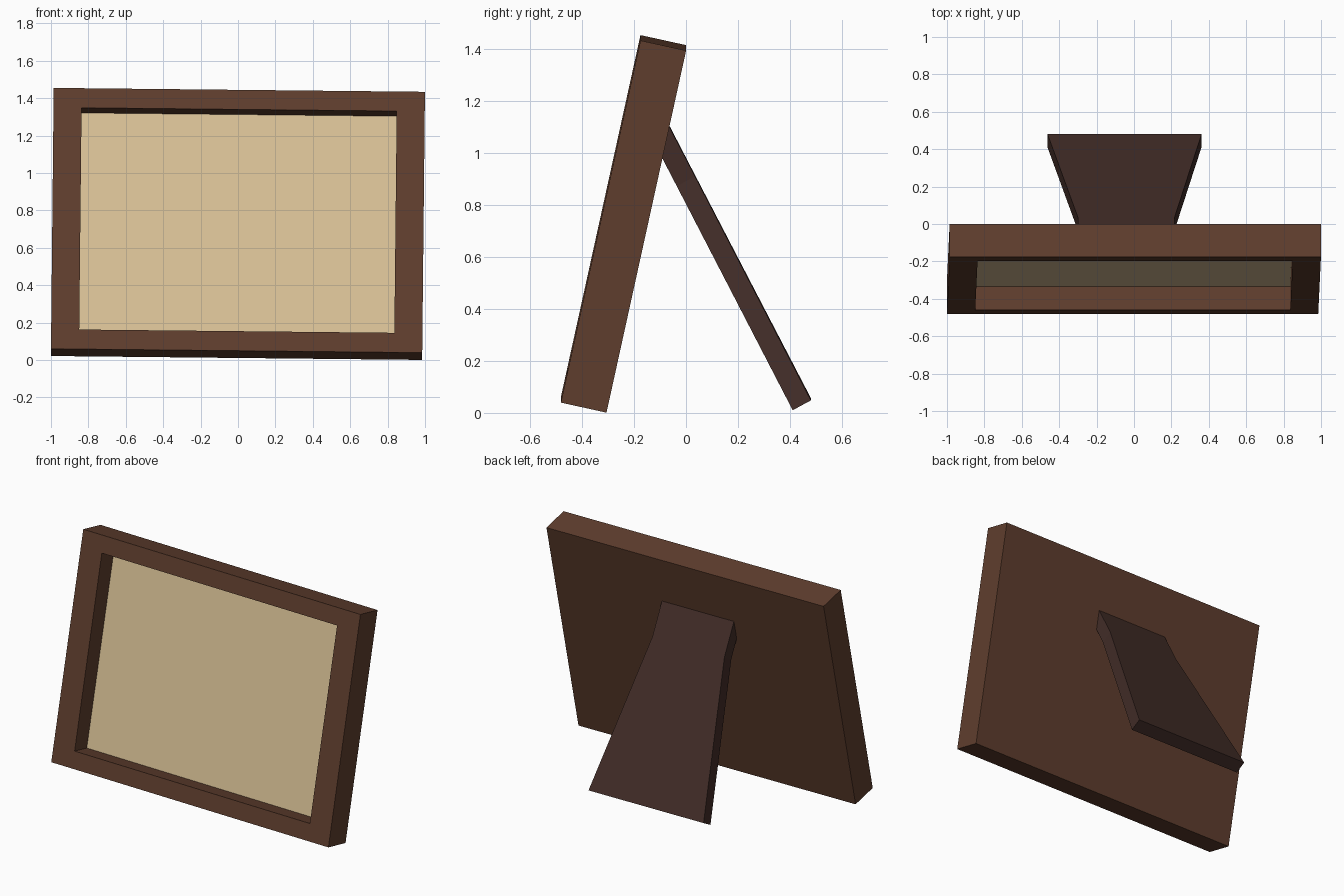
import bpy, bmesh
from math import radians, sin, cos
from mathutils import Matrix, Vector

if "Cube" in bpy.data.objects:
    bpy.data.objects.remove(bpy.data.objects["Cube"])

ROLL = Matrix.Rotation(radians(0.6), 4, 'Y')
LEAN = (Matrix.Translation((-0.0075, -0.482, 0.05)) @ ROLL
        @ Matrix.Rotation(radians(-12.4), 4, 'X'))
W, D, H = 0.9925, 0.18, 1.428        # half width, depth, height of the frame
OX, OZ, POCKET = 0.8425, 0.107, 0.128  # opening half width, rail height, recess


def material(name, rgb):
    m = bpy.data.materials.new(name)
    m.diffuse_color = (*rgb, 1)
    m.use_nodes = True
    m.node_tree.nodes["Principled BSDF"].inputs["Base Color"].default_value = m.diffuse_color
    return m


def finish(bm, name, mat, matrix):
    bm.transform(matrix)
    bmesh.ops.recalc_face_normals(bm, faces=bm.faces)
    mesh = bpy.data.meshes.new(name)
    bm.to_mesh(mesh)
    bm.free()
    mesh.materials.append(mat)
    ob = bpy.data.objects.new(name, mesh)
    bpy.context.collection.objects.link(ob)
    return ob


def box(half_x, y0, y1, z0, z1):
    bm = bmesh.new()
    bmesh.ops.create_cube(bm, size=1)
    for v in bm.verts:
        v.co = (half_x * 2 * v.co.x, y1 if v.co.y > 0 else y0,
                z1 if v.co.z > 0 else z0)
    bm.normal_update()
    return bm


wood = material("frame_wood", (0.115, 0.048, 0.027))
paper = material("picture_paper", (0.70, 0.54, 0.31))
dark = material("stand_wood", (0.055, 0.026, 0.021))

# Frame: block with a rectangular pocket sunk into the front
bm = box(W, 0, D, 0, H)
front = min(bm.faces, key=lambda f: f.calc_center_median().y)
bmesh.ops.inset_individual(bm, faces=[front], thickness=0.05)
for v in front.verts:
    v.co.x = OX if v.co.x > 0 else -OX
    v.co.z = H - OZ if v.co.z > H / 2 else OZ
floor = bmesh.ops.extrude_discrete_faces(bm, faces=[front])["faces"][0]
for v in floor.verts:
    v.co.y = POCKET + 0.005
finish(bm, "frame", wood, LEAN)

# Picture panel at the bottom of the pocket
finish(box(OX + 0.002, POCKET, POCKET + 0.012, OZ - 0.002, H - OZ + 0.002),
       "picture_panel", paper, LEAN)

# Rear stand: flared board, straight at the top where it meets the frame back
a = radians(27.4)
up = Vector((0, -sin(a), cos(a)))
cx = -0.051
bm = bmesh.new()
rings = []
# each face: bottom origin and its top length, trimmed to stay inside the back
for origin, top in (((cx, 0.481, 0.052), 1.19), ((cx, 0.411, 0.014), 1.115)):
    half = [(0, 0.412), (0.97, 0.258), (top, 0.258)]
    outline = [(s, w) for s, w in half] + [(s, -w) for s, w in reversed(half)]
    rings.append([bm.verts.new(Vector(origin) + up * s + Vector((w, 0, 0)))
                  for s, w in outline])
back, inner = rings
bm.faces.new(back)
bm.faces.new(inner[::-1])
for i in range(len(back)):
    j = (i + 1) % len(back)
    bm.faces.new((back[i], inner[i], inner[j], back[j]))
finish(bm, "rear_stand", dark, ROLL)
